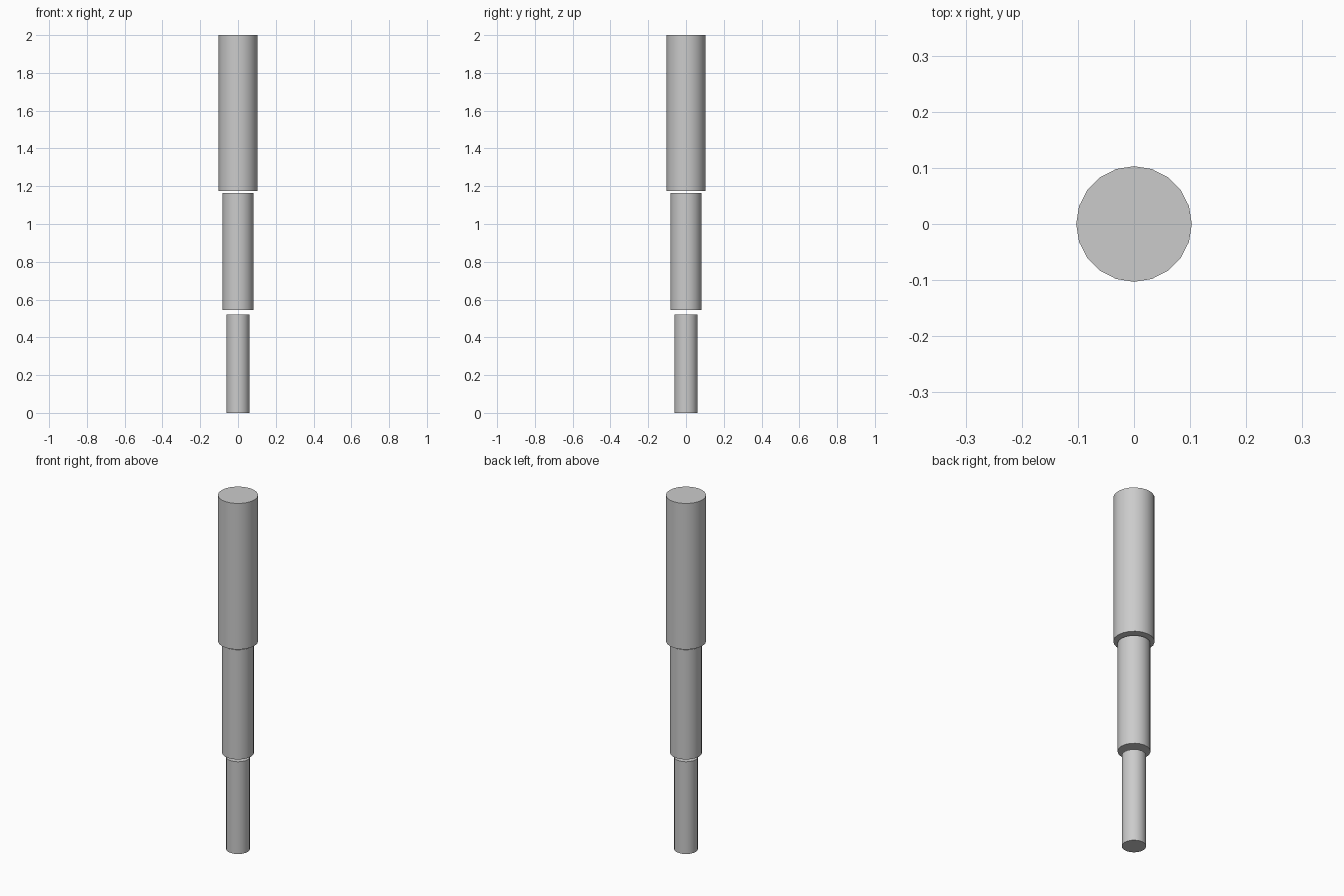
import bpy
import math

if "Cube" in bpy.data.objects:
    bpy.data.objects.remove(bpy.data.objects["Cube"])


def segment(name, radius, z0, z1):
    """Capped 20-sided cylinder between two heights."""
    bpy.ops.mesh.primitive_cylinder_add(
        vertices=20, radius=radius, depth=z1 - z0,
        location=(0, 0, (z0 + z1) / 2))
    obj = bpy.context.object
    obj.name = name
    bpy.ops.object.shade_smooth_by_angle(angle=math.radians(30))
    return obj


# Three stepped tubes with small gaps, widest at the top
segment("lower_segment", 0.061, 0.0, 0.521)
segment("middle_segment", 0.082, 0.544, 1.163)
segment("upper_segment", 0.103, 1.175, 2.0)
